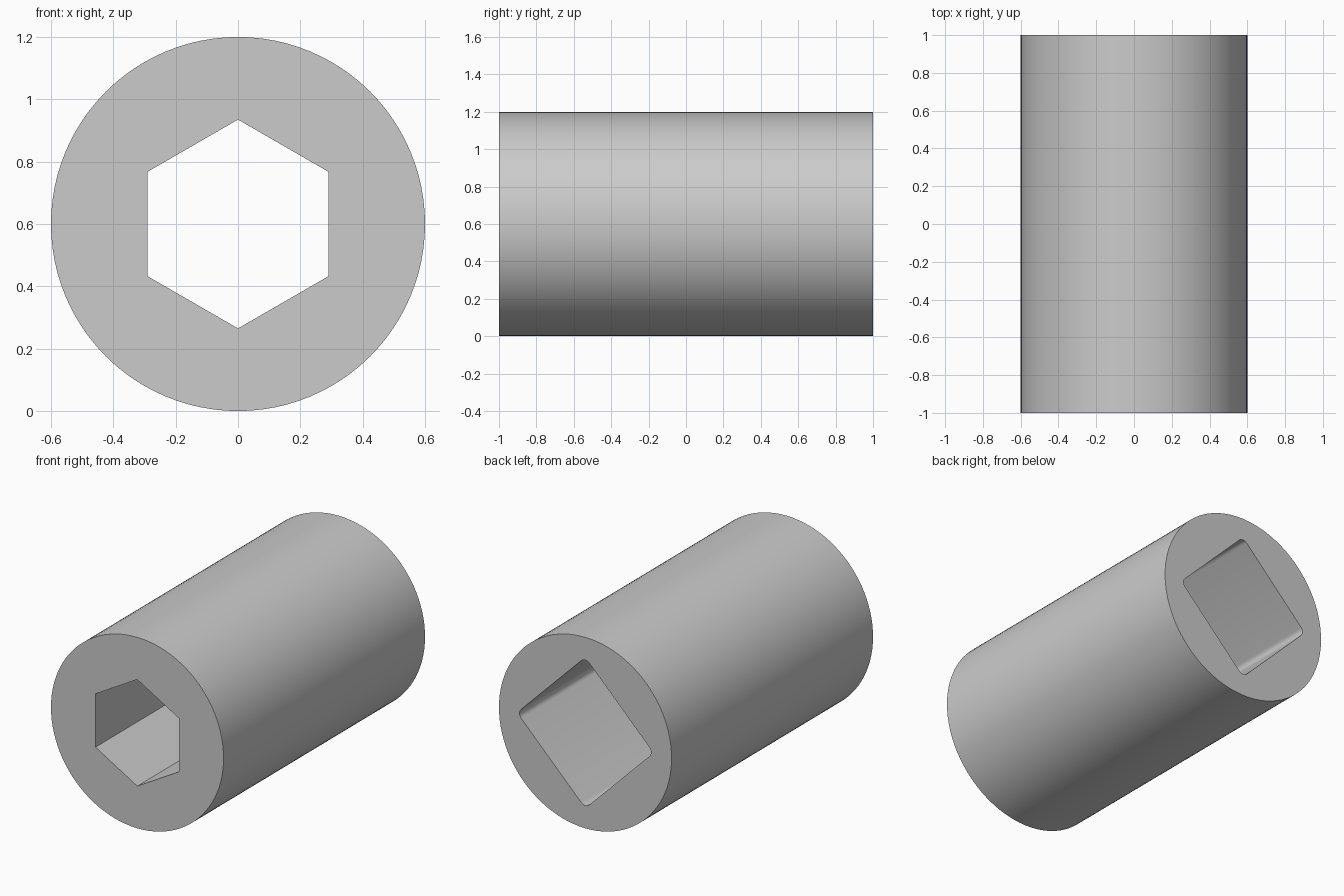
import bpy
import bmesh
from math import cos, sin, pi, sqrt, radians

cube = bpy.data.objects.get("Cube")
if cube:
    bpy.data.objects.remove(cube)

RADIUS, HALF_LENGTH = 0.6, 1.0
HEX_RADIUS = 0.335
SQUARE_HALF, SQUARE_FILLET = 0.335, 0.04
STEP_Y = 0.25  # where the square drive hole meets the hexagonal hole


def polygon(radius, sides):
    """Regular polygon with a corner pointing up."""
    return [(radius * sin(2 * pi * i / sides), radius * cos(2 * pi * i / sides))
            for i in range(sides)]


def rounded_diamond(half, fillet, steps=6):
    """Square standing on a corner, with filleted corners."""
    reach = (half - fillet) * sqrt(2)
    points = []
    for corner in range(4):
        mid = corner * pi / 2
        for i in range(steps + 1):
            a = mid - pi / 4 + (pi / 2) * i / steps
            points.append((reach * sin(mid) + fillet * sin(a),
                           reach * cos(mid) + fillet * cos(a)))
    return points


bm = bmesh.new()


def ring(profile, y):
    """Closed loop of edges across the axis."""
    verts = [bm.verts.new((x, y, z + RADIUS)) for x, z in profile]
    edges = [bm.edges.new((v, verts[i - 1])) for i, v in enumerate(verts)]
    return verts, edges


def wall(a, b):
    """Straight wall between two matching rings."""
    va, vb = a[0], b[0]
    for i in range(len(va)):
        bm.faces.new((va[i - 1], va[i], vb[i], vb[i - 1]))


def annulus(outer, inner):
    """Flat face between two rings in one plane."""
    bmesh.ops.triangle_fill(bm, use_beauty=True, edges=outer[1] + inner[1],
                            normal=(0, 1, 0))


circle = polygon(RADIUS, 96)
hexagon = polygon(HEX_RADIUS, 6)
diamond = rounded_diamond(SQUARE_HALF, SQUARE_FILLET)

outer_front, outer_back = ring(circle, -HALF_LENGTH), ring(circle, HALF_LENGTH)
hex_front, hex_step = ring(hexagon, -HALF_LENGTH), ring(hexagon, STEP_Y)
square_step, square_back = ring(diamond, STEP_Y), ring(diamond, HALF_LENGTH)

# Outer barrel, hexagonal hole and square drive hole
wall(outer_front, outer_back)
wall(hex_front, hex_step)
wall(square_step, square_back)

# End faces and the inner step
annulus(outer_front, hex_front)
annulus(square_step, hex_step)
annulus(outer_back, square_back)
bmesh.ops.recalc_face_normals(bm, faces=bm.faces)

mesh = bpy.data.meshes.new("socket_body")
bm.to_mesh(mesh)
bm.free()
socket = bpy.data.objects.new("socket_body", mesh)
bpy.context.collection.objects.link(socket)

# Plain grey metal
grey = bpy.data.materials.new("light_grey")
grey.use_nodes = True
colour = (0.6, 0.6, 0.6, 1)
grey.diffuse_color = colour
grey.node_tree.nodes["Principled BSDF"].inputs["Base Color"].default_value = colour
mesh.materials.append(grey)

bpy.ops.object.select_all(action='DESELECT')
socket.select_set(True)
bpy.context.view_layer.objects.active = socket
bpy.ops.object.shade_smooth_by_angle(angle=radians(30))
